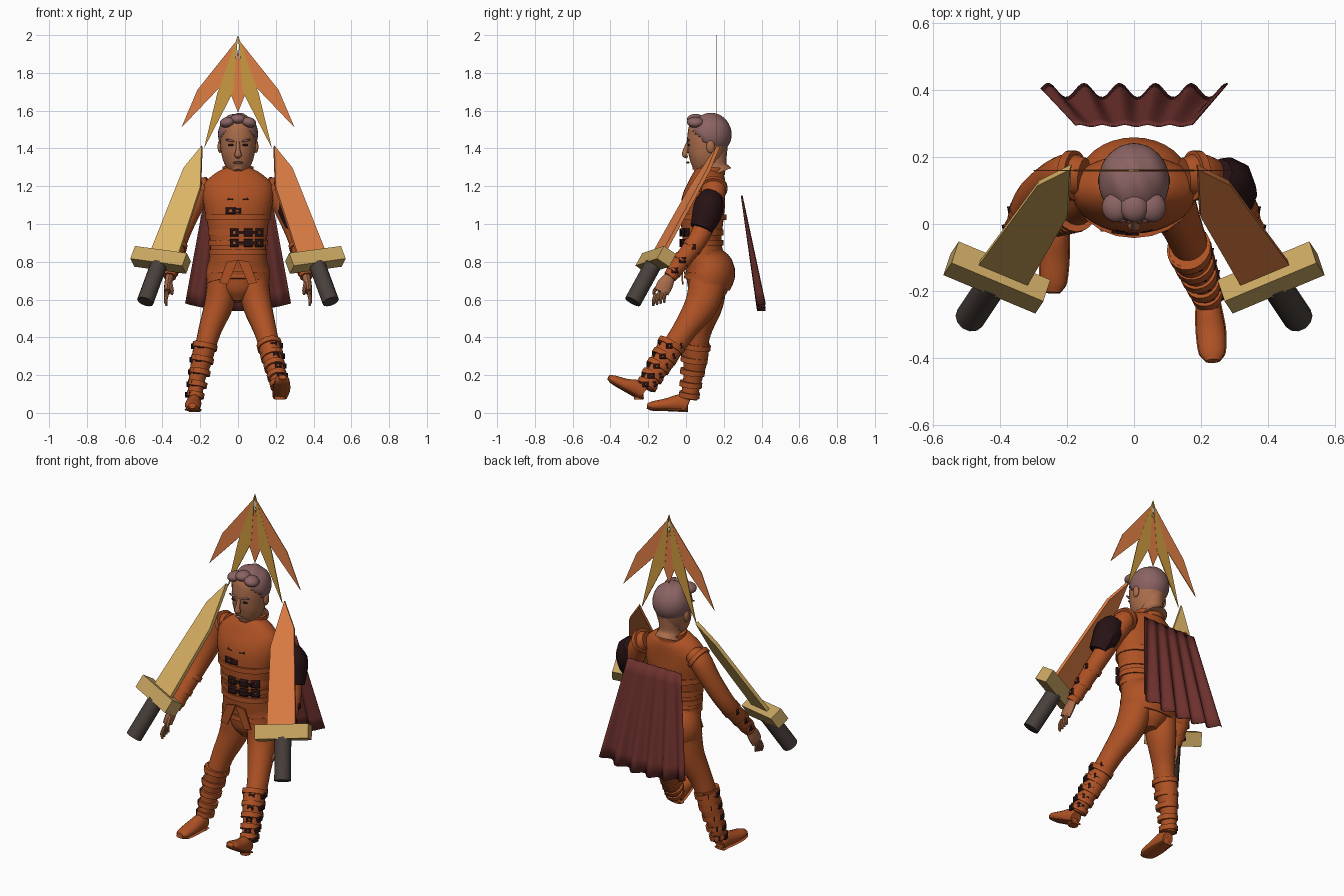
import bpy, bmesh, math
from mathutils import Vector, Matrix

if "Cube" in bpy.data.objects:
    bpy.data.objects.remove(bpy.data.objects["Cube"])


def material(name, r, g, b):
    m = bpy.data.materials.new(name)
    m.use_nodes = True
    m.diffuse_color = (r, g, b, 1)
    m.node_tree.nodes["Principled BSDF"].inputs["Base Color"].default_value = (r, g, b, 1)
    return m


LEATHER = material("orange leather", .43, .085, .018)
SKIN = material("skin", .40, .15, .07)
HAIR = material("mauve hair", .26, .125, .125)
DARK = material("dark brown", .02, .006, .007)
CAPE = material("maroon cloth", .15, .03, .026)
PALE = material("pale gold blade", .72, .46, .13)
ORANGE = material("bright orange", .74, .21, .06)
BRASS = material("brass", .58, .38, .12)
GRIP = material("grey grip", .065, .05, .043)
GOLD = material("ornament gold", .60, .32, .05)


def finish(name, bm, mat, matrix=None, angle=40):
    bmesh.ops.recalc_face_normals(bm, faces=bm.faces)
    me = bpy.data.meshes.new(name)
    bm.to_mesh(me)
    bm.free()
    me.materials.append(mat)
    ob = bpy.data.objects.new(name, me)
    bpy.context.scene.collection.objects.link(ob)
    if matrix:
        ob.matrix_world = matrix
    bpy.ops.object.select_all(action='DESELECT')
    ob.select_set(True)
    bpy.context.view_layer.objects.active = ob
    bpy.ops.object.shade_smooth_by_angle(angle=math.radians(angle))
    return ob


def tube(name, secs, mat, sides=20, steps=4, caps=True):
    """Smooth loft through sections (x, y, z, half width, half depth)."""
    s = [Vector(v) for v in secs]
    s = [s[0] * 2 - s[1]] + s + [s[-1] * 2 - s[-2]]
    path = []
    for a, b, c, d in zip(s, s[1:], s[2:], s[3:]):
        for k in range(steps):
            t = k / steps
            path.append(.5 * (2 * b + (c - a) * t + (2 * a - 5 * b + 4 * c - d) * t * t
                              + (3 * b - a - 3 * c + d) * t ** 3))
    path.append(s[-2])
    pos = [Vector(p[:3]) for p in path]
    bm, rings = bmesh.new(), []
    for i, p in enumerate(path):
        tan = (pos[min(i + 1, len(pos) - 1)] - pos[max(i - 1, 0)]).normalized()
        u = (Vector((1, 0, 0)) - tan * tan.x).normalized()
        v = tan.cross(u)
        rings.append([bm.verts.new(pos[i] + u * p[3] * math.cos(q) + v * p[4] * math.sin(q))
                      for q in (math.tau * k / sides for k in range(sides))])
    for r0, r1 in zip(rings, rings[1:]):
        for k in range(sides):
            n = (k + 1) % sides
            bm.faces.new((r0[k], r0[n], r1[n], r1[k]))
    if caps:
        bm.faces.new(rings[0])
        bm.faces.new(rings[-1])
    return finish(name, bm, mat)


def band(name, p, d, rx, ry, h, mat=LEATHER):
    d = Vector(d).normalized() * h / 2
    p = Vector(p)
    return tube(name, [(*(p - d), rx, ry), (*(p + d), rx, ry)], mat, steps=1)


def ball(name, loc, scale, mat, tilt=0):
    bm = bmesh.new()
    bmesh.ops.create_uvsphere(bm, u_segments=16, v_segments=10, radius=1)
    m = Matrix.Translation(loc) @ Matrix.Rotation(tilt, 4, 'Y') @ Matrix.Diagonal((*scale, 1))
    bm.transform(m)
    return finish(name, bm, mat)


def prism(name, outline, thick, mat, matrix):
    bm = bmesh.new()
    f = bm.faces.new([bm.verts.new((u, w, -thick / 2)) for u, w in outline])
    out = bmesh.ops.extrude_face_region(bm, geom=[f])["geom"]
    bmesh.ops.translate(bm, vec=(0, 0, thick), verts=[v for v in out if isinstance(v, bmesh.types.BMVert)])
    return finish(name, bm, mat, matrix, 25)


def buckle(name, p, n, w, h):
    """Square frame lying on a surface with normal n."""
    bm = bmesh.new()
    bmesh.ops.create_grid(bm, x_segments=3, y_segments=3, size=.5)
    mid = min(bm.faces, key=lambda f: f.calc_center_median().length)
    bmesh.ops.delete(bm, geom=[mid], context='FACES')
    bmesh.ops.scale(bm, vec=(w, h, 1), verts=bm.verts)
    m = Matrix.Translation(p) @ Vector(n).to_track_quat('Z', 'Y').to_matrix().to_4x4()
    finish(name, bm, DARK, m).modifiers.new("thickness", 'SOLIDIFY').thickness = .014


def frame(origin, a, d):
    a, d = Vector(a).normalized(), Vector(d).normalized()
    a = (a - d * a.dot(d)).normalized()
    return Matrix.Translation(origin) @ Matrix((a, d, a.cross(d))).transposed().to_4x4()


# Jacket, with flared hem, collar and waist bands
tube("jacket", [(0, .11, .68, .165, .125), (0, .125, .75, .168, .135), (0, .095, .83, .15, .107),
                (0, .085, .92, .15, .103), (0, .085, 1.02, .166, .113), (0, .092, 1.12, .185, .116),
                (0, .11, 1.2, .185, .1), (0, .125, 1.255, .135, .085), (0, .135, 1.285, .08, .07)], LEATHER, 32)
band("collar", (0, .13, 1.285), (0, .1, 1), .083, .078, .035)
for z, r in ((.85, .154), (.9, .157), (.955, .158), (1.035, .173)):
    band("waist_band", (0, .086, z), (0, 0, 1), r, r - .045, .03)
tube("crotch", [(0, .11, .59, .04, .06), (0, .115, .64, .1, .1), (0, .12, .72, .14, .12)], LEATHER)
for s in (-1, 1):
    prism("hem_flap", [(0, .14), (s * .055, .01), (s * .1, .02), (s * .06, .13)], .008, LEATHER,
          frame((0, -.018, .67), (1, 0, 0), (0, -.02, 1)))

# Front fastenings
def clasp(x, z, w, h):
    buckle("front_buckle", (x, .086 - .12 * math.sqrt(1 - (x / .17) ** 2), z), (x * 3, -1, 0), w, h)

for z in (.9, .955):
    for x in (-.02, .055, .115):
        clasp(x, z, .045, .042)
    prism("front_strap", [(0, -.008), (.1, -.008), (.1, .008), (0, .008)], .008, DARK,
          frame((.0, -.03, z), (1, .1, 0), (0, 0, 1)))
clasp(-.04, 1.07, .055, .035)
clasp(-.005, 1.07, .04, .03)
for z in (1.14, 1.185):
    for x in (-.04, 0, .04):
        buckle("chest_clasp", (x, .012 if z > 1.15 else -.018, z), (x * 3, -1, .4), .028, .025)

# Neck and head
tube("neck", [(0, .16, 1.265, .075, .085), (0, .145, 1.31, .062, .07), (0, .14, 1.4, .065, .08)], SKIN)
tube("head", [(0, .058, 1.272, .025, .03), (0, .075, 1.295, .054, .058), (0, .095, 1.34, .08, .086),
              (0, .11, 1.4, .092, .104), (0, .117, 1.46, .095, .11), (0, .122, 1.52, .088, .1),
              (0, .13, 1.565, .045, .05)], SKIN, 28)
tube("nose", [(0, .012, 1.435, .009, .008), (0, -.002, 1.39, .012, .014), (0, -.006, 1.365, .019, .014),
              (0, .008, 1.352, .012, .006)], SKIN, 12)
ball("mouth", (0, .009, 1.325), (.026, .009, .006), HAIR)
for s in (-1, 1):
    ball("eyebrow", (s * .04, .012, 1.442), (.028, .007, .006), HAIR, -s * .2)
    ball("eye", (s * .038, .014, 1.418), (.016, .006, .006), DARK)
    ball("ear", (s * .096, .13, 1.41), (.012, .022, .034), SKIN)

# Swept hair cap, cut along a sloping hairline
bm = bmesh.new()
bmesh.ops.create_uvsphere(bm, u_segments=32, v_segments=24, radius=1)
for v in bm.verts:
    wave = 1 + .025 * math.sin(9 * v.co.x + 4 * v.co.y) * max(v.co.z, 0)
    v.co = Vector((v.co.x * .106, v.co.y * .114, v.co.z * .112)) * wave + Vector((0, .128, 1.475))
low = [f for f in bm.faces if f.calc_center_median().z < 1.535 - 1.05 * max(f.calc_center_median().y, .01)]
bmesh.ops.delete(bm, geom=low, context='FACES')
finish("hair", bm, HAIR).modifiers.new("thickness", 'SOLIDIFY').thickness = .012
for x in (-.055, 0, .055):
    ball("hair_quiff", (x, .05, 1.555 - abs(x) * .3), (.042, .045, .028), HAIR, x * 4)

# Arms, hands, swords
for s in (-1, 1):
    arm = [(.15, .14, 1.2, .05, .06), (.195, .145, 1.175, .06, .066), (.25, .125, 1.07, .054, .058),
           (.31, .07, .93, .05, .052), (.34, -.01, .82, .044, .046), (.362, -.085, .72, .034, .036)]
    tube("sleeve", [(s * x, *r) for x, *r in arm], LEATHER)
    down = (s * .25, -.75, -1)
    band("shoulder_ring", (s * .185, .145, 1.19), (s * .9, 0, -.55), .068, .075, .025)
    for x, y, z, r in ((.322, .035, .88, .053), (.342, -.02, .81, .049), (.355, -.06, .755, .043)):
        band("bracer_band", (s * x, y, z), down, r, r, .028)
        buckle("bracer_buckle", (s * (x + r), y, z), (s, -.2, .1), .035, .03)
    tube("palm", [(s * .362, -.085, .72, .022, .03), (s * .37, -.11, .68, .02, .042),
                  (s * .375, -.13, .64, .018, .04)], SKIN, 12)
    for k in range(4):
        o = k * .019 - .028
        tube("finger", [(s * .375, -.13 + o, .645 + o * .5, .01, .011),
                        (s * .383, -.142 + o, .61 + o * .5, .01, .01),
                        (s * .378, -.145 + o, .575 + o * .3, .006, .006)], SKIN, 8)
    tube("thumb", [(s * .36, -.125, .69, .012, .012), (s * .35, -.165, .65, .01, .01),
                   (s * .35, -.17, .625, .006, .006)], SKIN, 8)
    m = frame((s * .41, -.16, .81), (-s * .27, -.115, -.04), (-s * .22, .33, .6))
    prism("sword_blade", [(-.07, .03), (.09, .03), (.075, .47), (0, .72), (-.055, .57)], .02,
          PALE if s < 0 else ORANGE, m)
    prism("sword_guard", [(-.15, -.04), (.15, -.04), (.15, .04), (-.15, .04)], .08, BRASS, m)
    ends = [m @ Vector((0, w, 0)) for w in (-.03, -.265)]
    tube("sword_grip", [(*e, .045, .045) for e in ends], GRIP, 12, 1)

# Dark guard on the left upper arm
guard = tube("arm_guard", [(.25, .145, 1.155, .05, .055), (.275, .125, 1.11, .08, .078),
                           (.29, .11, 1.05, .076, .08), (.31, .08, .975, .06, .062)], DARK, 9, 2)

# Legs and boots: one striding forward, one planted
legs = {
    "left": ([(.08, .12, .72, .08, .1), (.1, .085, .58, .078, .09), (.14, 0, .45, .062, .066),
              (.165, -.06, .36, .055, .06)],
             [(.163, -.07, .37, .06, .068), (.18, -.115, .29, .055, .066), (.205, -.165, .21, .045, .052),
              (.222, -.215, .135, .04, .045)],
             [(.222, -.225, .105, .033, .035), (.224, -.26, .128, .038, .046), (.23, -.32, .148, .043, .034),
              (.234, -.385, .176, .038, .024), (.236, -.41, .19, .02, .012)]),
    "right": ([(-.08, .12, .72, .08, .1), (-.1, .11, .58, .078, .088), (-.145, .075, .45, .062, .066),
               (-.17, .055, .36, .055, .06)],
              [(-.172, .055, .37, .06, .07), (-.192, .05, .28, .055, .064), (-.217, .035, .18, .044, .05),
               (-.23, .015, .075, .038, .043)],
              [(-.23, .01, .04, .033, .035), (-.232, -.03, .052, .038, .046), (-.238, -.1, .044, .043, .034),
               (-.241, -.175, .038, .038, .024), (-.242, -.205, .04, .02, .012)])}
for side, (thigh, boot, foot) in legs.items():
    s = 1 if side == "left" else -1
    tube(side + "_trouser", thigh, LEATHER)
    tube(side + "_boot_shaft", boot, LEATHER)
    tube(side + "_foot", foot, LEATHER)
    tube(side + "_sole", [(x, y, z - d * .8, w + .003, .008) for x, y, z, w, d in foot], LEATHER, 12)
    tube(side + "_heel", [(*(Vector(foot[0][:3]) + Vector((0, -.025, -.035 + k))), .03, .026)
                          for k in (0, .03)], LEATHER, 12, 1)
    top, end = Vector(boot[0]), Vector(boot[-1])
    axis = (end - top).xyz
    for f in (.06, .3, .52, .74, .93):
        c = top.lerp(end, f)
        band(side + "_boot_strap", c[:3], axis, c[3] + .008, c[4] + .01, .028)
        for n in (Vector((s, -.15, 0)), Vector((s * .35, -1, .1)), Vector((s * .5, .9, 0))):
            n.normalize()
            buckle(side + "_boot_buckle", Vector(c[:3]) + n * (c[3] + .012), n, .034, .028)

# Rippled cape
bm = bmesh.new()
cols, rows = 60, 8
grid = []
for j in range(rows + 1):
    t = j / rows
    row = []
    for i in range(cols + 1):
        u = 2 * i / cols - 1
        ripple = math.cos(math.tau * (u * .28 + .257) / .107)
        row.append(bm.verts.new((u * (.176 + .104 * t), .297 + .104 * t + (.003 + .018 * t) * ripple,
                                 1.15 + (.54 + .04 * u * u - 1.15) * t)))
    grid.append(row)
for a, b in zip(grid, grid[1:]):
    for i in range(cols):
        bm.faces.new((a[i], a[i + 1], b[i + 1], b[i]))
finish("cape", bm, CAPE).modifiers.new("thickness", 'SOLIDIFY').thickness = .004

# Fan of leaf blades above the head
fan = frame((0, .16, 0), (1, 0, 0), (0, 0, 1))
for s in (-1, 1):
    prism("outer_leaf", [(0, 1.98), (s * .215, 1.71), (s * .3, 1.51), (s * .09, 1.73)], .004, ORANGE, fan)
    prism("inner_leaf", [(0, 2), (s * .11, 1.69), (s * .18, 1.4), (s * .025, 1.7)], .005, GOLD, fan)
prism("middle_leaf", [(0, 1.93), (.04, 1.69), (0, 1.59), (-.04, 1.69)], .003, ORANGE, fan)
